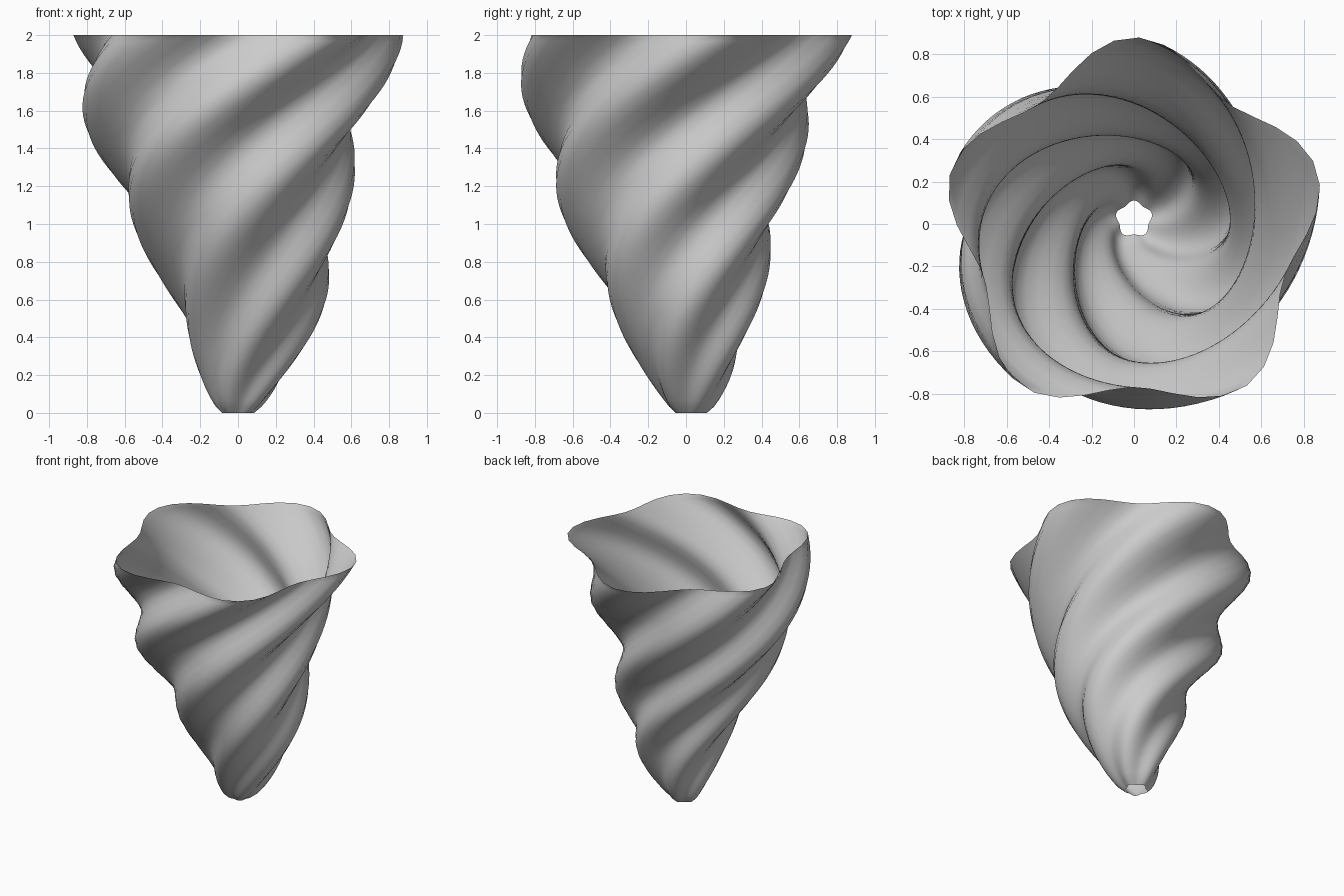
import bpy, bmesh
from math import sin, cos, pi, tau, radians

if "Cube" in bpy.data.objects:
    bpy.data.objects.remove(bpy.data.objects["Cube"])

ROWS, SEGS, HEIGHT = 60, 48, 2.0


def ring_point(t, i):
    """Point i on the five-lobed ring at height fraction t."""
    a = tau * i / SEGS
    r = (0.08 + 0.744 * t ** 0.75) * (1 + 0.1 * cos(5 * a))   # flare and lobes
    ang = a + radians(90 + 216 * t)                           # twist
    cx = 0.055 * sin(2 * pi * t)                              # swaying axis
    cy = -0.027 + 0.05 * cos(1.5 * pi * t)
    return (cx + r * cos(ang), cy + r * sin(ang), HEIGHT * t)


# Twisted shell, open at the rim and at the base
bm = bmesh.new()
rings = [[bm.verts.new(ring_point(j / ROWS, i)) for i in range(SEGS)]
         for j in range(ROWS + 1)]
for low, high in zip(rings, rings[1:]):
    for i in range(SEGS):
        k = (i + 1) % SEGS
        bm.faces.new((low[i], low[k], high[k]))
        bm.faces.new((low[i], high[k], high[i]))
for f in bm.faces:
    f.smooth = True

mesh = bpy.data.meshes.new("twisted_vase")
bm.to_mesh(mesh)
bm.free()
vase = bpy.data.objects.new("twisted_vase", mesh)
bpy.context.collection.objects.link(vase)
